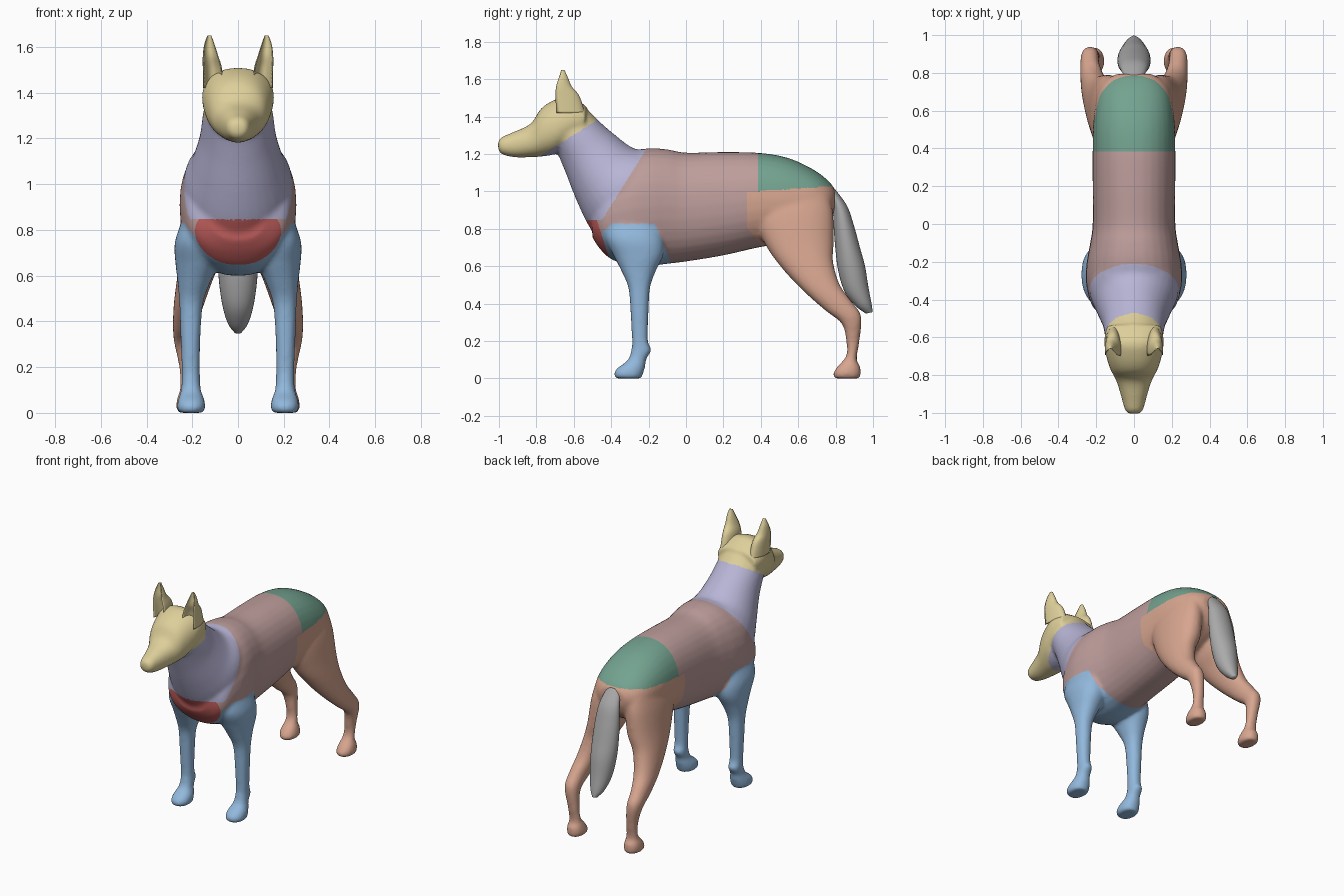
import bpy, bmesh, math
from mathutils import Vector

if "Cube" in bpy.data.objects:
    bpy.data.objects.remove(bpy.data.objects["Cube"])


def lin(c):
    c /= 255
    return c / 12.92 if c < 0.04045 else ((c + 0.055) / 1.055) ** 2.4


# Flat colours (sRGB bytes converted to linear)
COLOURS = {
    "head_yellow": (222, 207, 154), "neck_lavender": (184, 181, 214),
    "trunk_rose": (190, 158, 156), "rump_green": (115, 162, 143),
    "hind_leg_salmon": (216, 166, 144), "front_leg_blue": (146, 184, 220),
    "breast_red": (196, 96, 94), "tail_grey": (170, 170, 170)}
mats = {}
for name, rgb in COLOURS.items():
    mats[name] = bpy.data.materials.new(name)
    mats[name].diffuse_color = (*[lin(c) for c in rgb], 1)
ORDER = list(COLOURS)


def spline(rows, steps=6):
    """Catmull-Rom resampling of rows of numbers."""
    out = []
    for i in range(len(rows) - 1):
        a, b, c, d = (rows[max(0, min(len(rows) - 1, i + k))] for k in (-1, 0, 1, 2))
        for s in range(steps):
            t = s / steps
            out.append([0.5 * (2 * q + (r - p) * t + (2 * p - 5 * q + 4 * r - w) * t * t
                               + (3 * q - p - 3 * r + w) * t ** 3)
                        for p, q, r, w in zip(a, b, c, d)])
    return out + [rows[-1]]


def loft(bm, rows, sign=1, power=2.0, scoop=False, n=32):
    """Rows: front edge (y, z), back edge (y, z), inner x, outer x.
    A row with one x is symmetric about the centre plane."""
    rows = [r if len(r) == 6 else (*r[:4], -r[4], r[4]) for r in rows]
    rings = []
    for y1, z1, y2, z2, xa, xb in spline(rows):
        ring = []
        for k in range(n):
            t = 2 * math.pi * k / n
            a, b = (math.copysign(abs(f) ** (2 / power), f) for f in (math.cos(t), math.sin(t)))
            if scoop and a < -0.4:      # hollow front of the ear
                a = -0.8 - a
            ring.append(bm.verts.new((sign * ((xa + xb) / 2 + b * (xb - xa) / 2),
                                      (y1 + y2) / 2 + a * (y2 - y1) / 2,
                                      (z1 + z2) / 2 + a * (z2 - z1) / 2)))
        rings.append(ring)
    for r, s in zip(rings, rings[1:]):
        for k in range(n):
            bm.faces.new((r[k], r[(k + 1) % n], s[(k + 1) % n], s[k]))
    bm.faces.new(rings[0][::-1])
    bm.faces.new(rings[-1])


def make_object(bm, name, mat_names):
    bmesh.ops.recalc_face_normals(bm, faces=bm.faces)
    me = bpy.data.meshes.new(name)
    bm.to_mesh(me)
    bm.free()
    ob = bpy.data.objects.new(name, me)
    bpy.context.collection.objects.link(ob)
    for m in mat_names:
        me.materials.append(mats[m])
    me.shade_smooth()
    return ob


TORSO = [(-.50, .75, -.50, .93, .12), (-.46, .69, -.46, 1.0, .20), (-.40, .635, -.40, 1.12, .235),
         (-.30, .60, -.30, 1.205, .255), (-.20, .597, -.20, 1.228, .25), (-.10, .61, -.10, 1.222, .232),
         (0, .622, 0, 1.205, .219), (.2, .655, .2, 1.208, .219), (.4, .70, .4, 1.203, .219),
         (.55, .72, .55, 1.175, .215), (.68, .77, .68, 1.115, .195), (.76, .83, .76, 1.055, .15),
         (.795, .90, .795, 1.01, .09)]
NECK = [(-.73, 1.26, -.55, 1.46, .14), (-.69, 1.205, -.47, 1.378, .155), (-.645, 1.10, -.38, 1.30, .168),
        (-.59, .96, -.28, 1.228, .20), (-.53, .83, -.18, 1.212, .235), (-.47, .74, -.10, 1.15, .24)]
HEAD = [(-1.004, 1.22, -1.006, 1.262, .026), (-.985, 1.196, -.985, 1.288, .048),
        (-.92, 1.18, -.92, 1.316, .066), (-.83, 1.18, -.83, 1.36, .094), (-.77, 1.184, -.775, 1.44, .124),
        (-.70, 1.198, -.70, 1.488, .147), (-.62, 1.25, -.62, 1.505, .158), (-.55, 1.30, -.53, 1.45, .145)]
FRONT_LEG = [(-.42, .85, -.15, .85, .10, .24), (-.43, .75, -.12, .74, .08, .276),
             (-.385, .65, -.12, .66, .085, .274), (-.345, .57, -.162, .57, .12, .264),
             (-.308, .48, -.192, .48, .152, .257), (-.297, .35, -.20, .35, .163, .252),
             (-.289, .2, -.203, .2, .167, .247), (-.293, .15, -.185, .15, .165, .247),
             (-.312, .095, -.212, .1, .162, .249), (-.37, .05, -.218, .06, .147, .262),
             (-.385, .02, -.232, .015, .142, .267), (-.375, -.003, -.238, -.003, .155, .256)]
HIND_LEG = [(.42, 1.02, .76, 1.0, .04, .19), (.36, .88, .787, .88, .03, .225),
            (.42, .72, .79, .72, .05, .247), (.51, .59, .787, .62, .10, .264),
            (.627, .465, .822, .50, .145, .28), (.745, .36, .885, .41, .178, .285),
            (.832, .29, .937, .33, .187, .28), (.856, .2, .928, .2, .182, .258),
            (.857, .12, .913, .1, .177, .253), (.805, .055, .932, .06, .162, .267),
            (.786, .02, .934, .015, .157, .27), (.795, -.003, .927, -.003, .17, .258)]
TAIL = [(.77, .97, .79, 1.02, .05), (.785, .90, .86, .925, .072), (.79, .80, .897, .82, .084),
        (.80, .68, .93, .70, .088), (.815, .57, .957, .60, .084), (.85, .46, .975, .49, .069),
        (.91, .385, .992, .40, .045), (.962, .347, .998, .355, .015)]
EAR = [(-.76, 1.42, -.54, 1.42, .065, .153), (-.755, 1.50, -.57, 1.51, .07, .154),
       (-.732, 1.56, -.61, 1.56, .086, .154), (-.70, 1.61, -.632, 1.61, .102, .148),
       (-.674, 1.65, -.65, 1.65, .116, .134)]

# Body: overlapping lofts fused into one smooth skin
bm = bmesh.new()
loft(bm, TORSO, power=2.2)
loft(bm, NECK)
loft(bm, HEAD, power=2.2)
for s in (1, -1):
    loft(bm, FRONT_LEG, s, 2.2)
    loft(bm, HIND_LEG, s, 2.2)
body = make_object(bm, "body", ORDER)
rm = body.modifiers.new("fuse", 'REMESH')
rm.mode, rm.voxel_size, rm.use_smooth_shade = 'VOXEL', 0.01, True
sm = body.modifiers.new("soften", 'SMOOTH')
sm.factor, sm.iterations = 0.5, 12
bpy.context.view_layer.objects.active = body
for m in ("fuse", "soften"):
    bpy.ops.object.modifier_apply(modifier=m)

# Colour borders as lines in the side view (y, z), cut cleanly into the skin
L = {"head": ((-.70, 1.24), (-.47, 1.385)), "neck": ((-.46, .83), (-.215, 1.22)),
     "breast_top": ((-1, .845), (0, .845)), "breast_low": ((-1, .645), (0, .645)),
     "breast_back": ((-.41, .64), (-.475, .84)), "leg_top": ((-1, .825), (0, .825)),
     "leg_corner": ((-.46, .77), (-.40, .825)), "leg_back": ((-.09, .64), (-.165, .825)),
     "rump_low": ((.38, 1.0), (.80, 1.03)), "rump_front": ((.385, 0), (.385, 1)),
     "thigh_front": ((.325, 0), (.325, 1)), "flank": ((.41, .70), (.325, .81))}


def left(key, c):
    (py, pz), (qy, qz) = L[key]
    return (qy - py) * (c.z - pz) - (qz - pz) * (c.y - py) > 0


def region(c):
    if left("head", c):
        return "head_yellow"
    if left("neck", c) and left("breast_top", c):
        return "neck_lavender"
    if c.y < 0.2:
        if not left("breast_top", c) and left("breast_low", c) and left("breast_back", c):
            return "breast_red"
        if not left("leg_top", c) and not left("leg_corner", c) and left("leg_back", c):
            return "front_leg_blue"
        return "trunk_rose"
    if left("rump_low", c):
        return "trunk_rose" if left("rump_front", c) else "rump_green"
    if c.y > .41 or not (left("thigh_front", c) or left("flank", c)):
        return "hind_leg_salmon"
    return "trunk_rose"


bm = bmesh.new()
bm.from_mesh(body.data)
for (py, pz), (qy, qz) in L.values():
    bmesh.ops.bisect_plane(bm, geom=bm.verts[:] + bm.edges[:] + bm.faces[:], dist=1e-4,
                           plane_co=(0, py, pz), plane_no=Vector((0, pz - qz, qy - py)).normalized())
low = min(v.co.z for v in bm.verts)
bmesh.ops.translate(bm, verts=bm.verts, vec=(0, 0, -low))
for f in bm.faces:
    f.material_index = ORDER.index(region(f.calc_center_median()))
    f.smooth = True
bm.to_mesh(body.data)
bm.free()

# Ears
for s, name in ((1, "left_ear"), (-1, "right_ear")):
    bm = bmesh.new()
    loft(bm, EAR, s, scoop=True)
    make_object(bm, name, ["head_yellow"])

# Tail
bm = bmesh.new()
loft(bm, TAIL)
make_object(bm, "tail", ["tail_grey"])

for m in bpy.data.materials:
    if m.users and not m.is_grease_pencil:
        m.use_nodes = True
        m.node_tree.nodes["Principled BSDF"].inputs["Base Color"].default_value = m.diffuse_color
